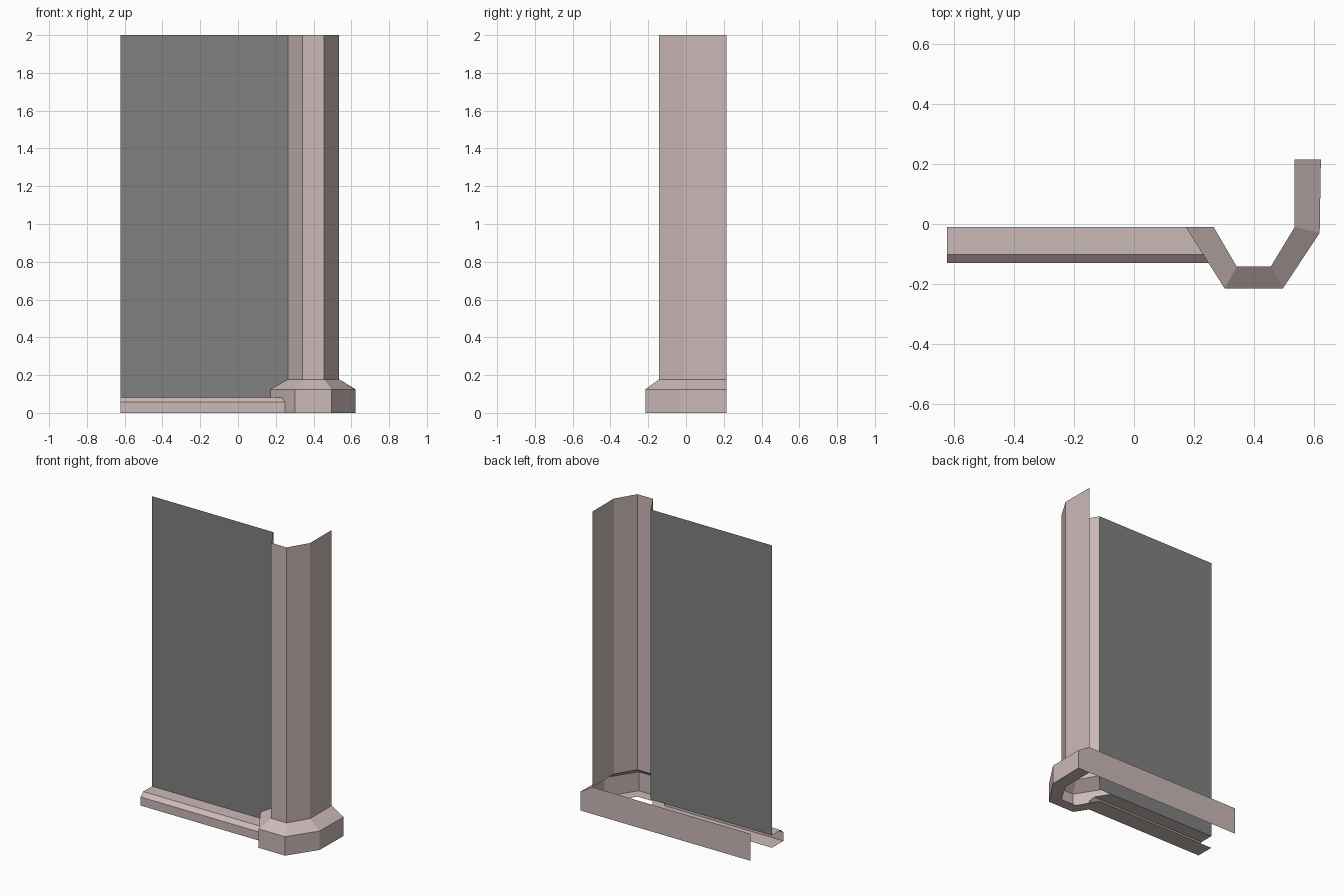
import bpy, bmesh

if "Cube" in bpy.data.objects:
    bpy.data.objects.remove(bpy.data.objects["Cube"])


def material(name, colour):
    m = bpy.data.materials.new(name)
    m.diffuse_color = (*colour, 1)
    m.use_nodes = True
    m.node_tree.nodes["Principled BSDF"].inputs["Base Color"].default_value = m.diffuse_color
    return m


trim = material("trim", (0.60, 0.49, 0.48))
grey = material("wall_grey", (0.22, 0.22, 0.22))


def build(name, strips, mat, extra=()):
    """Bridge consecutive rows of points in each strip, plus extra single faces."""
    bm = bmesh.new()
    for rows in strips:
        vs = [[bm.verts.new(p) for p in row] for row in rows]
        for a, b in zip(vs, vs[1:]):
            for i in range(len(a) - 1):
                bm.faces.new((a[i], a[i + 1], b[i + 1], b[i]))
    for pts in extra:
        bm.faces.new([bm.verts.new(p) for p in pts])
    bmesh.ops.remove_doubles(bm, verts=bm.verts, dist=0.0005)
    me = bpy.data.meshes.new(name)
    bm.to_mesh(me)
    bm.free()
    me.materials.append(mat)
    ob = bpy.data.objects.new(name, me)
    bpy.context.collection.objects.link(ob)
    return ob


def at(path, z):
    return [(x, y, z) for x, y in path]


# Plan outlines of the column shaft and of its wider plinth
shaft = [(.265, -.01), (.342, -.142), (.455, -.142), (.535, -.01), (.535, .215)]
plinth = [(.172, -.01), (.302, -.215), (.495, -.215), (.618, -.03), (.622, .215)]
LEFT, FOOT, SHOULDER = -.622, .125, .178


def miter_x(y):
    """x of the plinth's left face at depth y."""
    (x0, y0), (x1, y1) = plinth[:2]
    return x0 + (x1 - x0) * (y - y0) / (y1 - y0)


# Skirting section (y, z): top, chamfer, front, underside; back left open
section = [(-.01, .082), (-.102, .082), (-.13, .057), (-.13, 0), (-.01, 0)]

# Wall panel
build("wall_panel", [[[(LEFT, -.01, .082), (.265, -.01, .082)],
                      [(LEFT, -.01, 2), (.265, -.01, 2)]]], grey)

# Skirting board, mitred against the plinth
build("skirting_board", [[[(LEFT, y, z) for y, z in section],
                          [(miter_x(y), y, z) for y, z in section]]], trim)

# Column shaft
build("column_shaft", [[at(shaft, SHOULDER), at(shaft, 2)]], trim)

# Plinth: underside ring, walls, sloped shoulder; left wall notched for skirting
notch = [(miter_x(y), y, z) for y, z in section[:4]]
left_wall = [(*plinth[0], FOOT)] + notch + [(*plinth[1], 0), (*plinth[1], FOOT)]
build("column_plinth",
      [[at(shaft, 0), at(plinth, 0)],
       [at(plinth[1:], 0), at(plinth[1:], FOOT)],
       [at(plinth, FOOT), at(shaft, SHOULDER)]], trim, [left_wall])

# Back strip closing the plinth, following its shoulder profile
build("back_strip", [], trim,
      [[(x, .215, z) for x, z in ((LEFT, 0), (LEFT, SHOULDER), (.535, SHOULDER),
                                  (.622, FOOT), (.622, 0))]])

# Consistent outward normals per part
outward = {"wall_panel": (0, -1, 0), "back_strip": (0, 1, 0)}
for ob in bpy.context.collection.objects:
    bm = bmesh.new()
    bm.from_mesh(ob.data)
    bmesh.ops.recalc_face_normals(bm, faces=bm.faces)
    bm.normal_update()
    want = outward.get(ob.name, (0, -1, 0))
    # the face pointing most strongly along the wanted axis decides the side
    face = max(bm.faces, key=lambda f: abs(f.normal[1]) * f.calc_area())
    if face.normal[1] * want[1] < 0:
        bmesh.ops.reverse_faces(bm, faces=bm.faces)
    bm.to_mesh(ob.data)
    bm.free()
